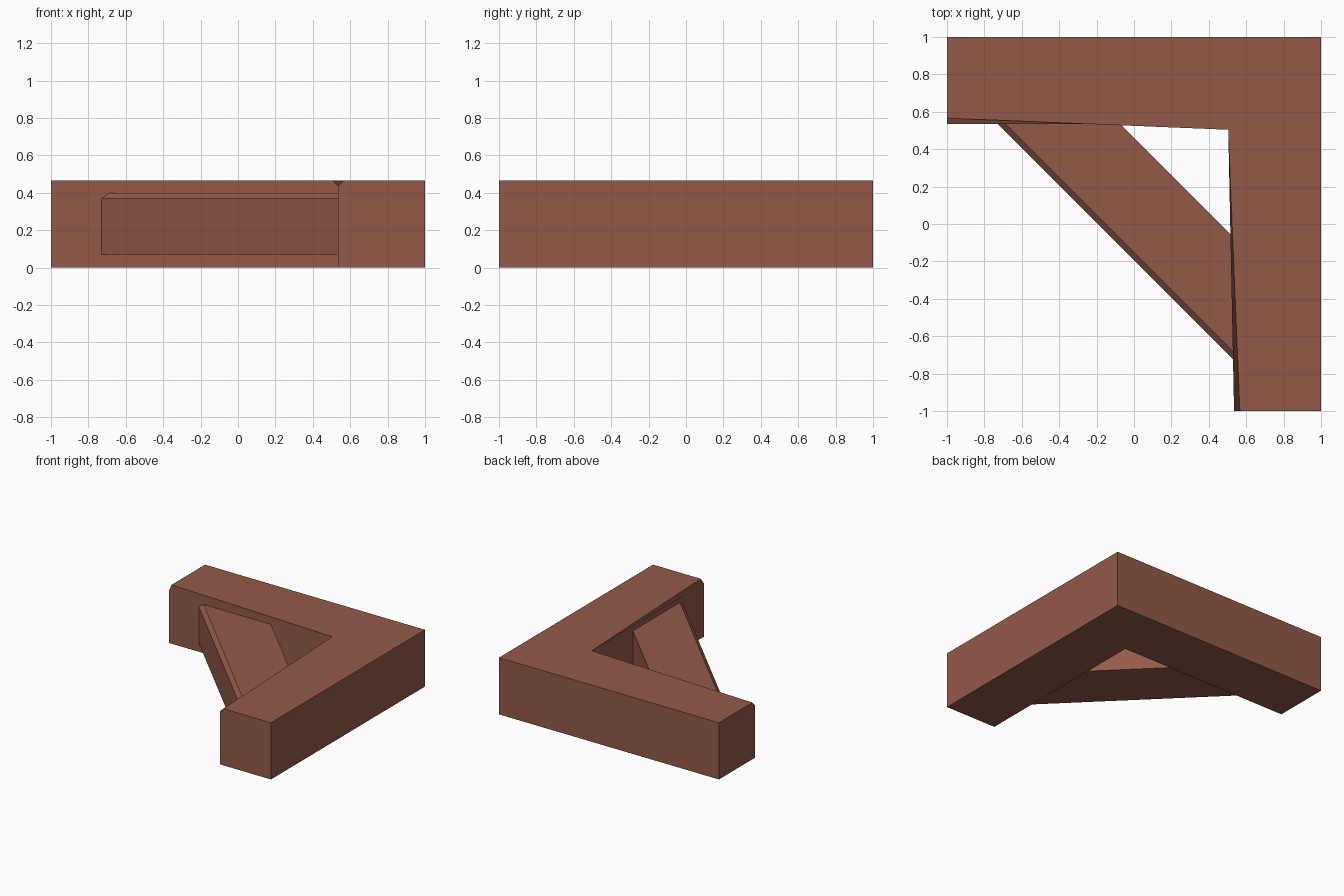
import bpy, bmesh

if "Cube" in bpy.data.objects:
    bpy.data.objects.remove(bpy.data.objects["Cube"])

wood = bpy.data.materials.new("reddish brown wood")
wood.diffuse_color = (0.29, 0.101, 0.066, 1)
wood.use_nodes = True
wood.node_tree.nodes["Principled BSDF"].inputs["Base Color"].default_value = wood.diffuse_color


def chamfered_prism(name, outline, z0, z1, chamfer, edges_to_cut):
    """Extrude a plan outline and chamfer the chosen top edges (by outline index)."""
    bm = bmesh.new()
    low = [bm.verts.new((x, y, z0)) for x, y in outline]
    top = [bm.verts.new((x, y, z1)) for x, y in outline]
    n = len(outline)
    bm.faces.new(low[::-1])
    bm.faces.new(top)
    for i in range(n):
        j = (i + 1) % n
        bm.faces.new((low[i], low[j], top[j], top[i]))
    cut = [bm.edges.get((top[i], top[(i + 1) % n])) for i in edges_to_cut]
    bmesh.ops.bevel(bm, geom=cut, offset=chamfer, segments=1, affect='EDGES')
    bmesh.ops.recalc_face_normals(bm, faces=bm.faces)
    mesh = bpy.data.meshes.new(name)
    bm.to_mesh(mesh)
    bm.free()
    mesh.materials.append(wood)
    obj = bpy.data.objects.new(name, mesh)
    bpy.context.collection.objects.link(obj)
    return obj


inner = 0.535  # inside faces of the two beams

# L-shaped corner frame, chamfered along its inside top edges
chamfered_prism("corner_frame",
                [(-1, 1), (-1, inner), (inner, inner), (inner, -1), (1, -1), (1, 1)],
                0, 0.466, 0.031, (1, 2))

# Diagonal brace between the beams, chamfered along its outer top edge
end = inner + 0.003
outer_sum, inner_sum = -0.195, 0.46  # x + y along each long side
chamfered_prism("diagonal_brace",
                [(outer_sum - end, end), (end, outer_sum - end),
                 (end, inner_sum - end), (inner_sum - end, end)],
                0.07, 0.40, 0.031, (0,))
